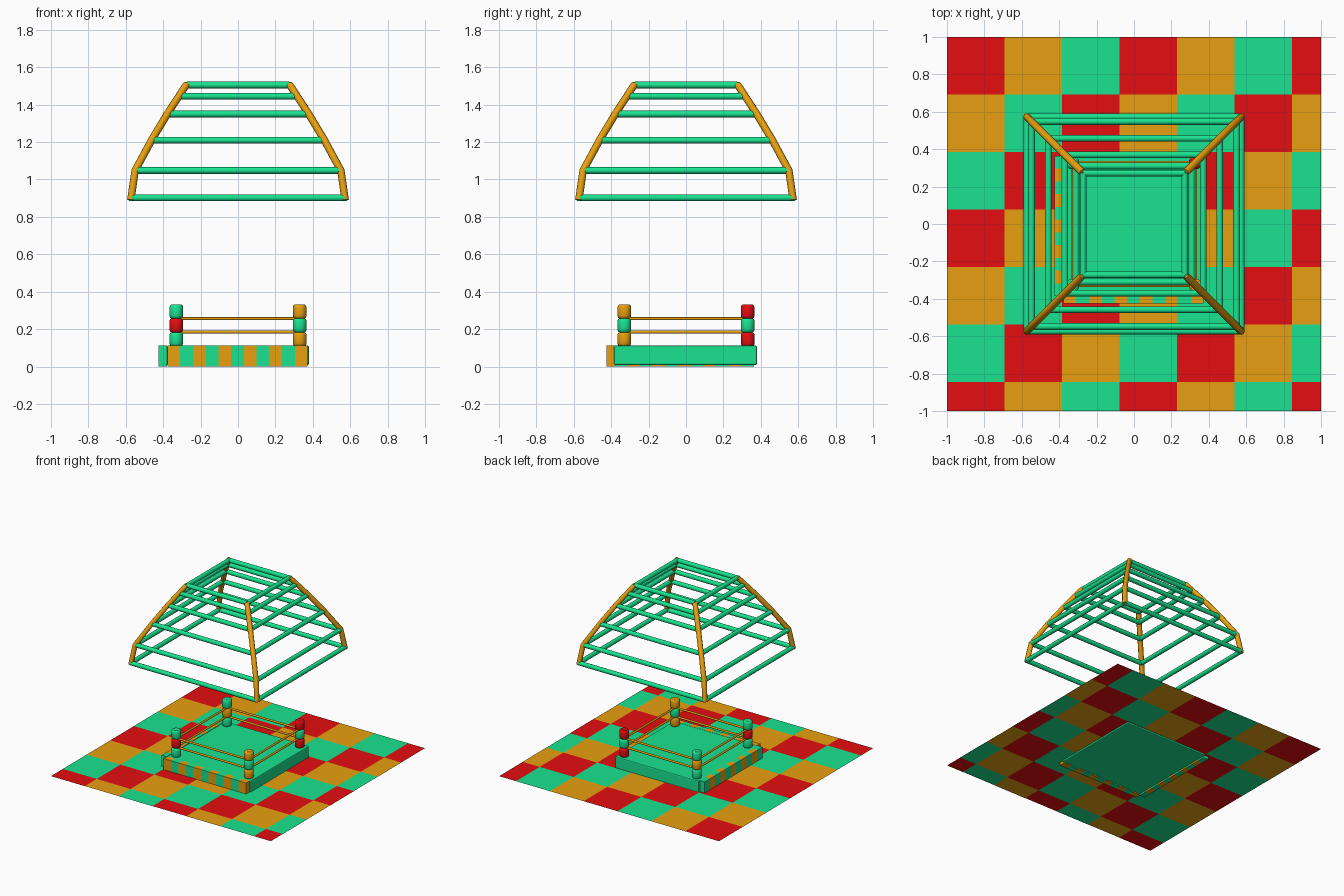
import bpy, bmesh, math
from mathutils import Vector

if "Cube" in bpy.data.objects:
    bpy.data.objects.remove(bpy.data.objects["Cube"])


def material(name, rgb):
    m = bpy.data.materials.new(name)
    m.diffuse_color = (*rgb, 1)
    m.use_nodes = True
    m.node_tree.nodes["Principled BSDF"].inputs["Base Color"].default_value = m.diffuse_color
    return m


GREEN = material("green", (0.01, 0.77, 0.28))
ORANGE = material("orange", (0.8, 0.35, 0.005))
RED = material("red", (0.78, 0.004, 0.006))


def finish(name, bm, mats, smooth=False):
    me = bpy.data.meshes.new(name)
    for f in bm.faces:
        f.smooth = smooth and len(f.verts) == 4
    bm.to_mesh(me)
    bm.free()
    for m in mats:
        me.materials.append(m)
    ob = bpy.data.objects.new(name, me)
    bpy.context.collection.objects.link(ob)
    return ob


def box(name, lo, hi, mat, bevel=0):
    bm = bmesh.new()
    bmesh.ops.create_cube(bm, size=1)
    for v in bm.verts:
        v.co = [(a + b) / 2 + c * (b - a) for a, b, c in zip(lo, hi, v.co)]
    ob = finish(name, bm, [mat])
    if bevel:
        mod = ob.modifiers.new("bevel", "BEVEL")
        mod.width, mod.segments = bevel, 2
    return ob


def rod(name, a, b, radius, mat, sides=12):
    a, b = Vector(a), Vector(b)
    bm = bmesh.new()
    bmesh.ops.create_cone(bm, cap_ends=True, segments=sides,
                          radius1=radius, radius2=radius, depth=(b - a).length)
    ob = finish(name, bm, [mat], True)
    ob.location = (a + b) / 2
    ob.rotation_euler = (b - a).to_track_quat("Z", "Y").to_euler()
    return ob


def square_ring(name, half, z, radius, mat):
    pts = [(-half, -half, z), (half, -half, z), (half, half, z), (-half, half, z)]
    for i in range(4):
        rod(f"{name}_{i}", pts[i], pts[(i + 1) % 4], radius, mat)


# Basket-weave floor: pairs of coloured tiles with green grout, clipped to 2 x 2
bm = bmesh.new()
P = 0.3075
for r in range(7):
    for c in range(7):
        for k in range(2):
            x0, y1 = -1 + c * P, 1 - r * P
            x1, y0 = x0 + P, y1 - P
            if (r + c) % 2 == 0:
                x0 += k * P / 2
                x1 = x0 + P / 2
            else:
                y1 -= k * P / 2
                y0 = y1 - P / 2
            x1, y0 = min(x1, 1), max(y0, -1)
            if x1 - x0 < 0.02 or y1 - y0 < 0.02:
                continue
            f = bm.faces.new([bm.verts.new(p + (0.021,)) for p in
                              ((x0, y0), (x1, y0), (x1, y1), (x0, y1))])
            bmesh.ops.inset_individual(bm, faces=[f], thickness=0.007, depth=0.004)
            f.material_index = (0 if (r + c) % 3 == 2 else (r + c) % 3 + 1)
# slot order: green, red, orange
for f in bm.faces:
    if f.calc_area() < 0.004 and f.normal.z < 0.999:
        f.material_index = 0
finish("tiled_floor", bm, [GREEN, RED, ORANGE])

# Ring platform with striped skirts on the front and left
box("ring_platform", (-0.38, -0.385, 0.008), (0.38, 0.38, 0.112), GREEN, 0.008)
N = 11
for i in range(N):
    a = -0.378 + 0.75 * i / N
    b = a + 0.75 / N
    box(f"front_skirt_stripe_{i}", (a, -0.425, 0), (b, -0.38, 0.112),
        GREEN if i % 2 else ORANGE)
    box(f"left_skirt_stripe_{i}", (-0.425, a - 0.008, 0), (-0.38, b - 0.008, 0.112),
        ORANGE if i % 2 else GREEN)

# Corner posts: three stacked rounded drums each
posts = {(-1, -1): (GREEN, RED, GREEN), (1, -1): (ORANGE, GREEN, ORANGE),
         (1, 1): (RED, GREEN, RED), (-1, 1): (GREEN, ORANGE, GREEN)}
profile = [(0.026, -0.037), (0.033, -0.033), (0.037, -0.022),
           (0.037, 0.022), (0.033, 0.033), (0.026, 0.037)]
S = 16
for (sx, sy), cols in posts.items():
    for k, mat in enumerate(cols):
        bm = bmesh.new()
        rings = [[bm.verts.new((q * math.cos(math.tau * i / S),
                                q * math.sin(math.tau * i / S), z))
                  for i in range(S)] for q, z in profile]
        for lo, hi in zip(rings, rings[1:]):
            for i in range(S):
                j = (i + 1) % S
                bm.faces.new((lo[i], lo[j], hi[j], hi[i]))
        bm.faces.new(rings[0][::-1])
        bm.faces.new(rings[-1])
        ob = finish(f"post_drum_{sx}_{sy}_{k}", bm, [mat], True)
        ob.location = (0.33 * sx, 0.33 * sy, 0.146 + 0.074 * k)

# Ropes
for z in (0.184, 0.256):
    square_ring("rope", 0.33, z, 0.008, ORANGE)

# Overhead cage: square hoops joined by bent corner arms
hoops = [(0.573, 0.902), (0.548, 1.048), (0.458, 1.21),
         (0.37, 1.35), (0.31, 1.445), (0.272, 1.505)]
for half, z in hoops:
    square_ring("cage_bar", half, z, 0.018, GREEN)
arm = [(0.573, 0.89), (0.55, 1.048), (0.462, 1.21), (0.375, 1.355), (0.275, 1.508)]
for sx in (-1, 1):
    for sy in (-1, 1):
        cu = bpy.data.curves.new("corner_arm", "CURVE")
        cu.dimensions = "3D"
        cu.bevel_depth, cu.bevel_resolution = 0.02, 2
        cu.use_fill_caps = True
        sp = cu.splines.new("POLY")
        sp.points.add(len(arm) - 1)
        for p, (h, z) in zip(sp.points, arm):
            p.co = (sx * h, sy * h, z, 1)
        cu.materials.append(ORANGE)
        bpy.context.collection.objects.link(
            bpy.data.objects.new(f"corner_arm_{sx}_{sy}", cu))
